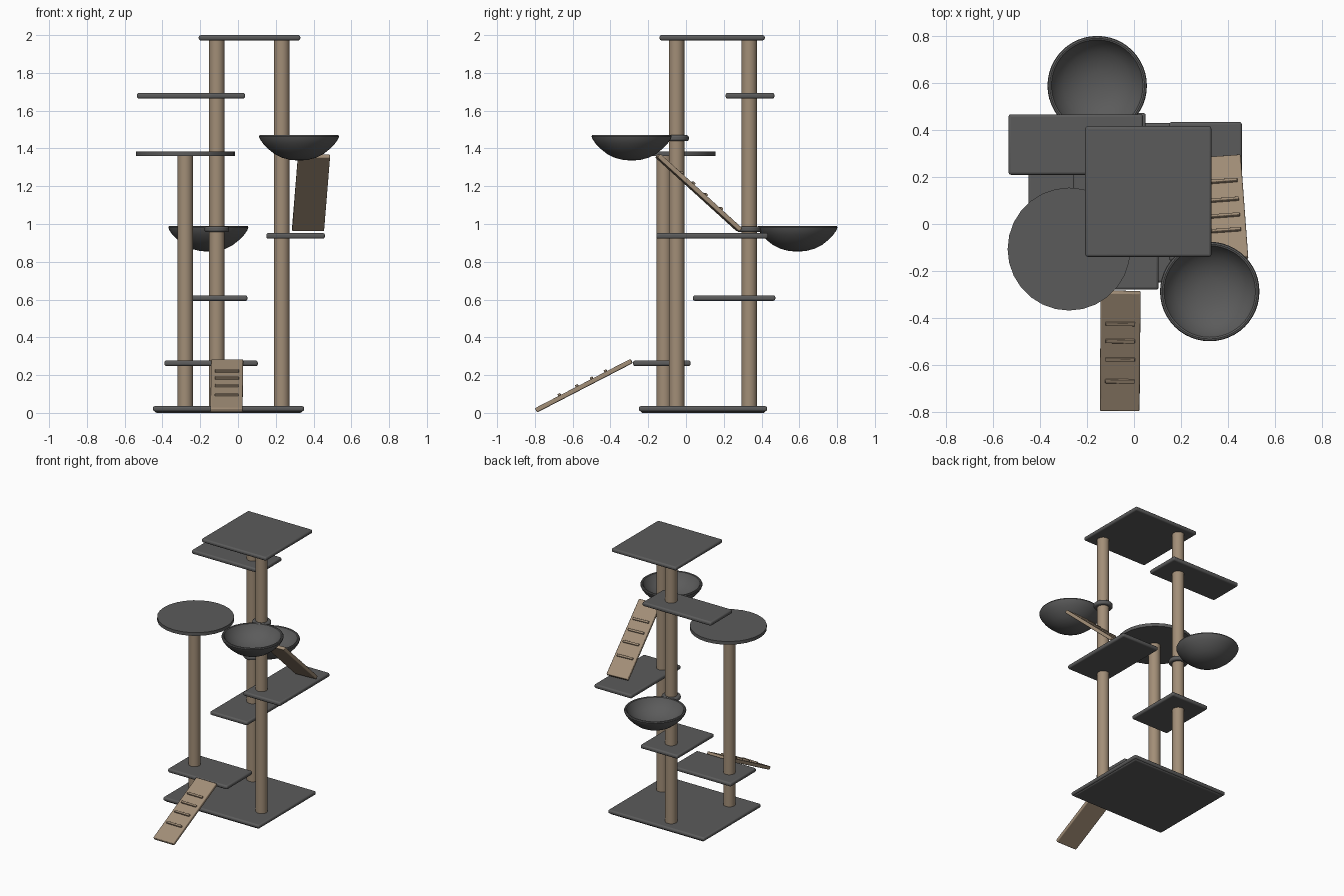
import bpy, bmesh, math
from mathutils import Vector, Matrix

if "Cube" in bpy.data.objects:
    bpy.data.objects.remove(bpy.data.objects["Cube"])


def material(name, rgb):
    m = bpy.data.materials.new(name)
    m.diffuse_color = (*rgb, 1)
    m.use_nodes = True
    m.node_tree.nodes["Principled BSDF"].inputs["Base Color"].default_value = m.diffuse_color
    return m


GREY = material("dark grey plush", (0.105, 0.105, 0.105))
TAN = material("tan sisal", (0.36, 0.27, 0.185))


def finish(bm, name, mat, bevel=0, matrix=None):
    bmesh.ops.recalc_face_normals(bm, faces=bm.faces)
    me = bpy.data.meshes.new(name)
    bm.to_mesh(me)
    bm.free()
    ob = bpy.data.objects.new(name, me)
    bpy.context.collection.objects.link(ob)
    me.materials.append(mat)
    if matrix:
        ob.matrix_world = matrix
    if bevel:
        b = ob.modifiers.new("rounded", 'BEVEL')
        b.width, b.segments = bevel, 3
    bpy.ops.object.select_all(action='DESELECT')
    ob.select_set(True)
    bpy.context.view_layer.objects.active = ob
    bpy.ops.object.shade_smooth_by_angle(angle=math.radians(35))
    return ob


def add_box(bm, lo, hi):
    lo, hi = Vector(lo), Vector(hi)
    d = hi - lo
    bmesh.ops.create_cube(bm, size=1, matrix=Matrix.Translation((lo + hi) / 2)
                          @ Matrix.Diagonal((d.x, d.y, d.z, 1)))


def board(name, x0, x1, y0, y1, z0, z1):
    bm = bmesh.new()
    add_box(bm, (x0, y0, z0), (x1, y1, z1))
    finish(bm, name, GREY, 0.011)


def cylinder(name, x, y, r, z0, z1, mat, sides=32, bevel=0):
    bm = bmesh.new()
    bmesh.ops.create_cone(bm, cap_ends=True, segments=sides, radius1=r, radius2=r,
                          depth=z1 - z0, matrix=Matrix.Translation((x, y, (z0 + z1) / 2)))
    finish(bm, name, mat, bevel)


def bowl(name, x, y, top):
    # outer wall from the bottom up, over the rim, and down the inside
    prof = [(0, -.136), (.045, -.133), (.09, -.121), (.13, -.101), (.165, -.073),
            (.19, -.047), (.206, -.024), (.212, -.009), (.209, -.002), (.202, 0), (.195, -.003),
            (.19, -.012), (.175, -.038), (.145, -.066), (.105, -.091), (.055, -.106), (0, -.11)]
    bm = bmesh.new()
    vs = [bm.verts.new((r, 0, z)) for r, z in prof]
    es = [bm.edges.new(p) for p in zip(vs, vs[1:])]
    bmesh.ops.spin(bm, geom=vs + es, cent=(0, 0, 0), axis=(0, 0, 1),
                   angle=math.tau, steps=48)
    bmesh.ops.remove_doubles(bm, verts=bm.verts, dist=1e-4)
    finish(bm, name, GREY, matrix=Matrix.Translation((x, y, top)))


def ramp(name, low, high, width=0.17):
    low, high = Vector(low), Vector(high)
    d = high - low
    length = d.length
    ay = d.normalized()
    ax = ay.cross(Vector((0, 0, 1))).normalized()
    az = ax.cross(ay)
    m = Matrix((ax, ay, az)).transposed().to_4x4()
    m.translation = low
    bm = bmesh.new()
    add_box(bm, (-width / 2, -0.01, -0.0125), (width / 2, length + 0.01, 0.0125))
    finish(bm, name, TAN, 0.006, m)
    # treads across the ramp
    bm = bmesh.new()
    for t in (.25, .44, .60, .75):
        add_box(bm, (-.063, t * length - .008, .01), (.063, t * length + .008, .023))
    finish(bm, name + "_treads", TAN, 0.003, m)


# base and shelves
board("base", -.45, .35, -.25, .43, .008, .036)
board("base_underside", -.44, .34, -.24, .42, 0, .03)
board("low_shelf", -.39, .105, -.28, .025, .248, .277)
board("middle_shelf", -.26, .05, .037, .473, .593, .622)
board("ramp_shelf", .15, .46, -.157, .435, .922, .952)
board("high_shelf", -.535, .038, .21, .468, 1.664, 1.694)
board("top_platform", -.208, .33, -.14, .417, 1.972, 2.0)

# posts
A, B, C = (-.112, .335), (.232, -.05), (-.279, -.116)
cylinder("back_post", *A, .041, .02, 1.98, TAN)
cylinder("right_post", *B, .041, .02, 1.98, TAN)
cylinder("short_post", *C, .041, .02, 1.37, TAN)
cylinder("round_perch", -.277, -.107, .262, 1.36, 1.384, GREY, 28)

# hanging bowls with collars round their posts
bowl("upper_bowl", .323, -.288, 1.472)
cylinder("upper_bowl_collar", *B, .065, 1.439, 1.47, GREY, 32, .01)
bowl("lower_bowl", -.157, .59, .99)
cylinder("lower_bowl_collar", *A, .065, .957, .988, GREY, 32, .01)

# ramps
ramp("front_ramp", (-.061, -.785, .018), (-.057, -.297, .27))
ramp("upper_ramp", (.371, .277, .975), (.402, -.142, 1.355))
